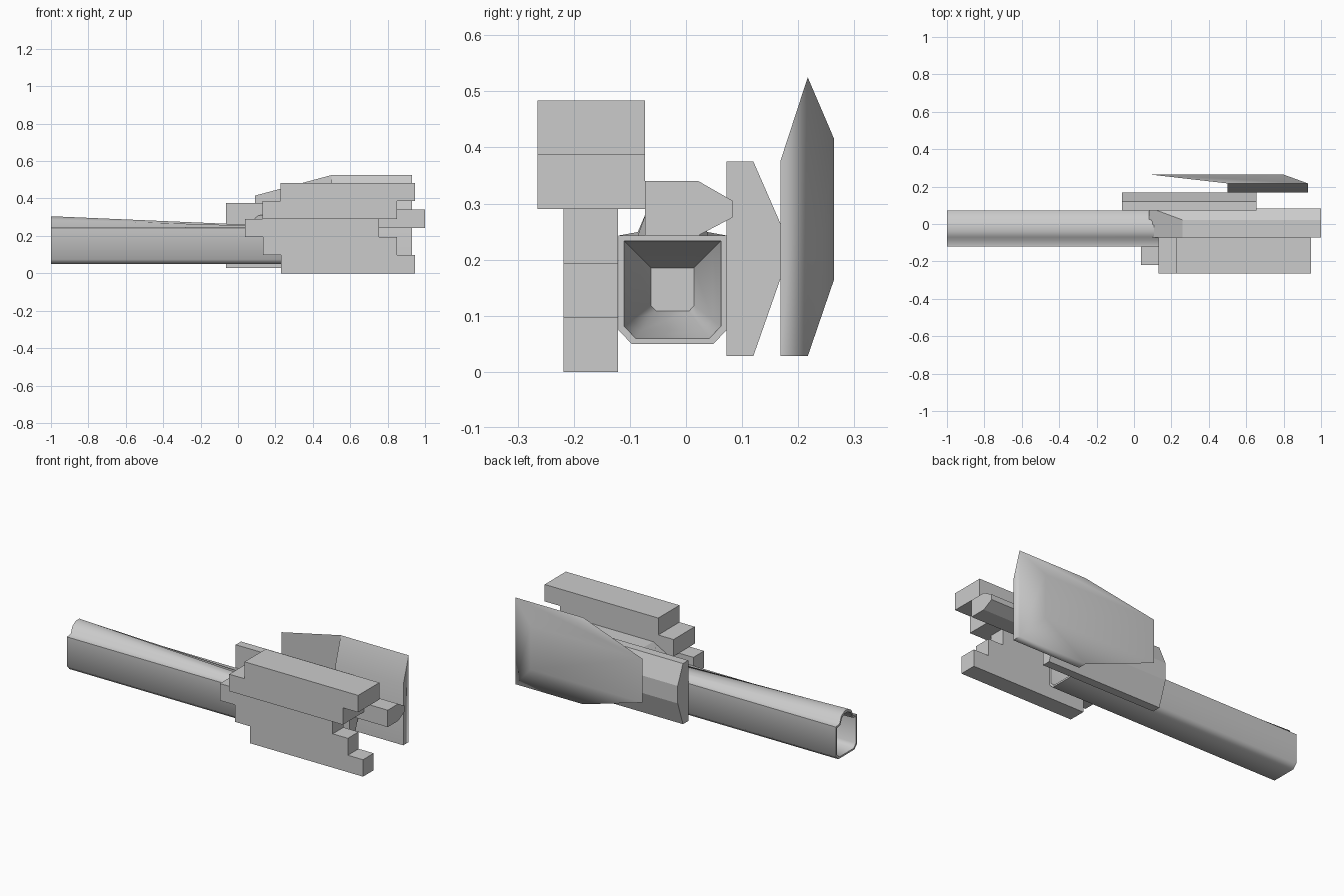
import bpy, bmesh, math

if "Cube" in bpy.data.objects:
    bpy.data.objects.remove(bpy.data.objects["Cube"])


def loft(name, rings, smooth=None, cap=True):
    """Skin a list of equally sized point rings, closing both ends."""
    bm = bmesh.new()
    loops = [[bm.verts.new(p) for p in r] for r in rings]
    n = len(loops[0])
    for a, b in zip(loops, loops[1:]):
        for i in range(n):
            j = (i + 1) % n
            bm.faces.new((a[i], a[j], b[j], b[i]))
    if cap:
        bm.faces.new(loops[0])
        bm.faces.new(loops[-1][::-1])
    bmesh.ops.recalc_face_normals(bm, faces=bm.faces)
    me = bpy.data.meshes.new(name)
    bm.to_mesh(me)
    bm.free()
    ob = bpy.data.objects.new(name, me)
    bpy.context.collection.objects.link(ob)
    if smooth:
        bpy.ops.object.select_all(action='DESELECT')
        ob.select_set(True)
        bpy.context.view_layer.objects.active = ob
        bpy.ops.object.shade_smooth_by_angle(angle=math.radians(smooth))
    return ob


def side_prism(name, outline, y0, y1):
    """Extrude an (x, z) outline along y."""
    return loft(name, [[(x, y, z) for x, z in outline] for y in (y0, y1)])


def staircase(x0, x1, z0, step, count):
    """Outline of a stack whose layers shift by one step at both ends."""
    left, right = [], []
    for i in range(count):
        z, (dx0, dx1) = z0 + i * 0.097, (step * i, step * i)
        left += [(x0 + dx0, z), (x0 + dx0, z + 0.097)]
        right += [(x1 + dx1, z), (x1 + dx1, z + 0.097)]
    return left + right[::-1]


# Stepped blocks on the front side
side_prism("upper_stepped_block", staircase(0.13, 0.85, 0.29, 0.097, 2), -0.265, -0.073)
side_prism("lower_stepped_block", staircase(0.23, 0.945, 0.0, -0.096, 3), -0.218, -0.121)

# Central spine with chamfered back side and sloped left end
spine = [(-0.073, 0.243), (-0.073, 0.34), (0.022, 0.34), (0.083, 0.305), (0.083, 0.275), (0.022, 0.243)]
left_x = lambda z: 0.08 + max(0.0, z - 0.302) * 4.7
loft("central_spine", [[(left_x(z), y, z) for y, z in spine], [(1.0, y, z) for y, z in spine]])

# Inner side plate
plate = [(0.072, 0.028), (0.072, 0.375), (0.12, 0.375), (0.168, 0.265), (0.168, 0.165), (0.12, 0.028)]
loft("inner_side_plate", [[(x, y, z) for y, z in plate] for x in (-0.065, 0.655)])

# Outer faceted shield: three stacked rectangles (y, x0, x1, z0, z1)
layers = [(0.168, 0.5, 0.93, 0.028, 0.375), (0.217, 0.5, 0.93, 0.028, 0.525), (0.264, 0.09, 0.8, 0.165, 0.415)]
loft("outer_shield",
     [[(a, y, c), (b, y, c), (b, y, d), (a, y, d)] for y, a, b, c, d in layers], smooth=75)

# Long hollow barrel with a tapering top ridge
CY, CZ = -0.024, 0.147


def barrel_ring(x, ridge, scale=1.0):
    half = [(0.073, 0.05), (0.096, 0.074), (0.096, 0.243), (0.062, 0.243 + ridge * 0.1),
            (0.046, 0.243 + ridge * 0.7), (0.016, 0.243 + ridge)]
    pts = half + [(-y, z) for y, z in reversed(half)]
    return [(x, CY + y * scale, CZ + (z - CZ) * scale) for y, z in pts]


loft("barrel", [
    barrel_ring(-0.55, 0.045, 0.8), barrel_ring(-1.0, 0.062, 0.9),   # left bore
    barrel_ring(-1.0, 0.062), barrel_ring(0.45, 0.0),                # outer skin
    barrel_ring(0.45, 0.0, 0.9), barrel_ring(0.36, 0.0, 0.75),       # right bore
    barrel_ring(0.22, 0.0, 0.4)], smooth=50)
